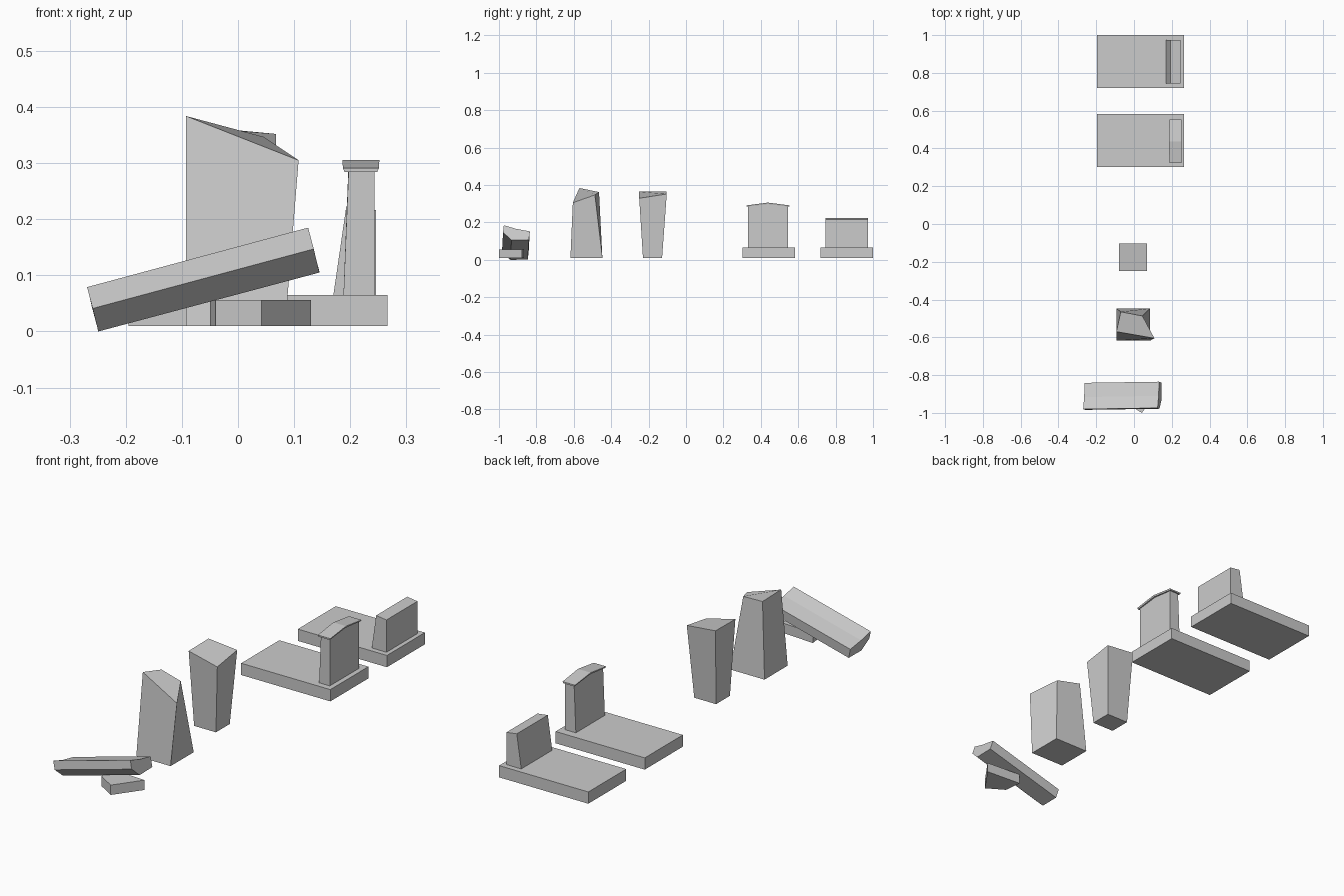
import bpy, bmesh

if "Cube" in bpy.data.objects:
    bpy.data.objects.remove(bpy.data.objects["Cube"])


def loft(name, ring_a, ring_b):
    """Flat-faced solid joining two rings that have the same point count."""
    bm = bmesh.new()
    a = [bm.verts.new(p) for p in ring_a]
    b = [bm.verts.new(p) for p in ring_b]
    n = len(a)
    for i in range(n):
        j = (i + 1) % n
        bm.faces.new((a[i], a[j], b[j], b[i]))
    bm.faces.new(a[::-1])
    bm.faces.new(b)
    bmesh.ops.recalc_face_normals(bm, faces=bm.faces)
    mesh = bpy.data.meshes.new(name)
    bm.to_mesh(mesh)
    bm.free()
    ob = bpy.data.objects.new(name, mesh)
    bpy.context.collection.objects.link(ob)
    return ob


def rect(x0, x1, y0, y1, z):
    return [(x0, y0, z), (x1, y0, z), (x1, y1, z), (x0, y1, z)]


BASE = 0.01
PLATE = 0.065

# Grave plates
for name, y0, y1 in (("gabled_grave_plate", 0.302, 0.583),
                     ("plain_grave_plate", 0.72, 1.0)):
    loft(name, rect(-0.195, 0.266, y0, y1, BASE), rect(-0.195, 0.266, y0, y1, PLATE))

# Plain headstone with sloping face
top = [(0.193, 0.745, 0.223), (0.246, 0.745, 0.216),
       (0.246, 0.974, 0.216), (0.193, 0.974, 0.223)]
loft("plain_headstone", rect(0.17, 0.246, 0.745, 0.974, PLATE), top)

# Gabled headstone, lofted from its back to its face
yc = 0.438
gable = [(-0.107, PLATE), (0.107, PLATE), (0.107, 0.286), (0, 0.299), (-0.107, 0.286)]
loft("gabled_headstone",
     [(0.188 if z == PLATE else 0.197, yc + y, z) for y, z in gable],
     [(0.243, yc + y, z) for y, z in gable])

# Thin peaked cap
cap = [(-0.115, 0.284), (0, 0.298), (0.115, 0.284),
       (0.115, 0.291), (0, 0.306), (-0.115, 0.291)]
inset = [0.004, 0.002, 0.004, 0.001, 0, 0.001]
loft("headstone_cap",
     [(0.186 + d, yc + y, z) for (y, z), d in zip(cap, inset)],
     [(0.252 - d, yc + y, z) for (y, z), d in zip(cap, inset)])

# Square marker stone, wider at the top
loft("short_marker_stone", rect(-0.066, 0.047, -0.23, -0.128, BASE),
     [(-0.08, -0.25, 0.364), (0.068, -0.25, 0.329),
      (0.068, -0.103, 0.352), (-0.08, -0.103, 0.366)])

# Tall broken marker stone
loft("tall_marker_stone", rect(-0.093, 0.084, -0.618, -0.447, BASE),
     [(-0.093, -0.57, 0.384), (0.108, -0.605, 0.305),
      (0.045, -0.487, 0.347), (-0.07, -0.465, 0.362)])

# Fallen slab: six-sided section swept down to the left
section = [(0.125, -0.974, 0.185), (0.13, -0.91, 0.166), (0.133, -0.835, 0.152),
           (0.145, -0.84, 0.107), (0.145, -0.933, 0.105), (0.135, -0.978, 0.147)]
loft("fallen_slab", section,
     [(x - 0.394, y - 0.006, z - 0.106 + (0.001 if z < 0.106 else 0)) for x, y, z in section])

# Small rubble stone propping the slab
plan = [(0.042, -1.0), (0.13, -0.877), (-0.05, -0.865), (-0.04, -0.95)]
loft("prop_stone", [(x, y, BASE) for x, y in plan], [(x, y, 0.056) for x, y in plan])
